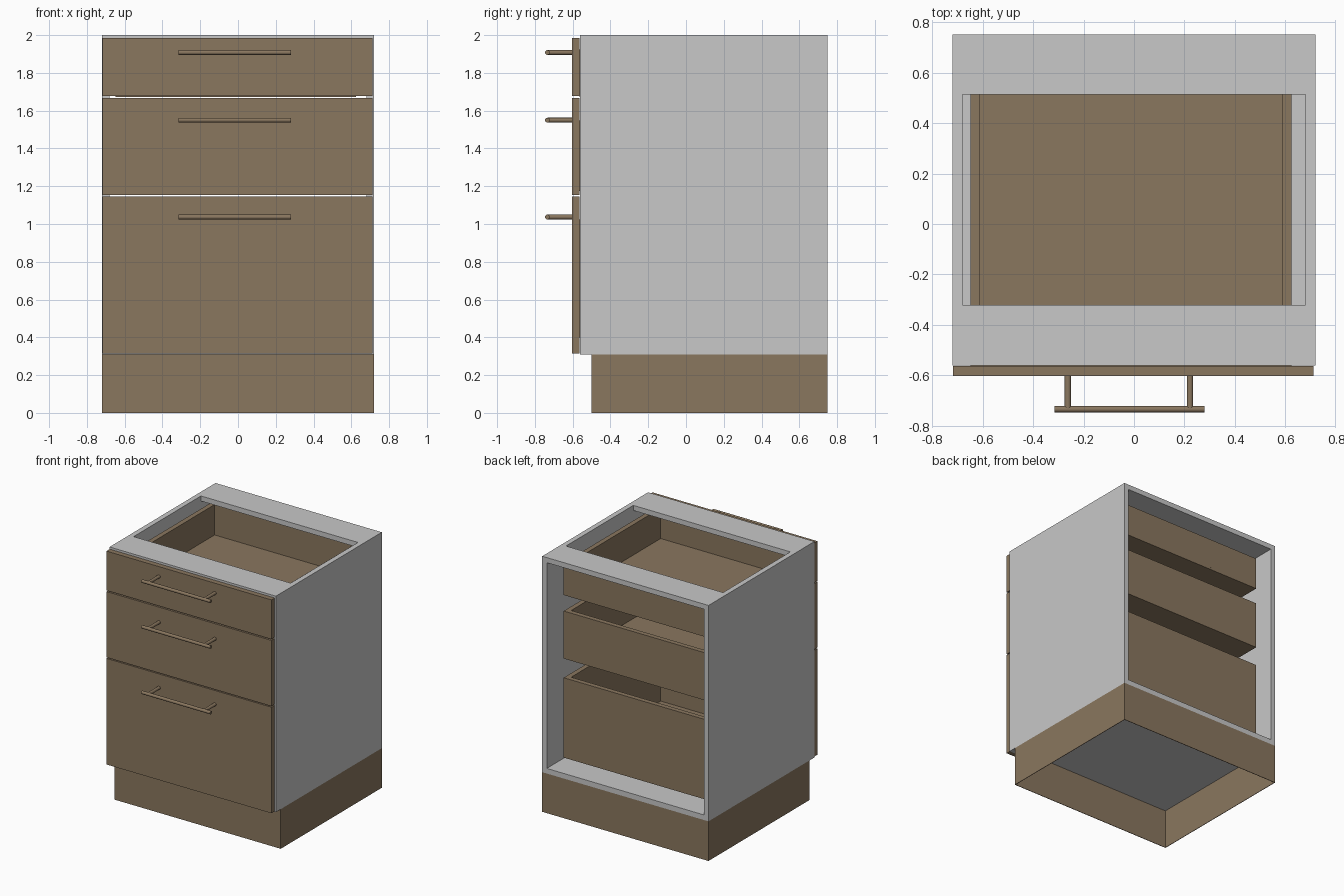
import bpy
import bmesh
from mathutils import Matrix, Vector

cube = bpy.data.objects.get("Cube")
if cube:
    bpy.data.objects.remove(cube, do_unlink=True)


def make_material(name, rgb):
    mat = bpy.data.materials.new(name)
    mat.use_nodes = True
    color = (*rgb, 1.0)
    mat.diffuse_color = color
    mat.node_tree.nodes["Principled BSDF"].inputs["Base Color"].default_value = color
    return mat


brown = make_material("brown wood", (0.254, 0.184, 0.114))
grey = make_material("light grey board", (0.578, 0.578, 0.578))


def add_box(bm, x, y, z):
    """Add a box given its (min, max) range on each axis."""
    size = Vector([r[1] - r[0] for r in (x, y, z)])
    centre = Vector([(r[0] + r[1]) / 2 for r in (x, y, z)])
    matrix = Matrix.Translation(centre) @ Matrix.Diagonal((*size, 1))
    bmesh.ops.create_cube(bm, size=1, matrix=matrix)


def add_rod(bm, start, end, radius):
    """Add a capped cylinder between two points."""
    start, end = Vector(start), Vector(end)
    axis = end - start
    turn = axis.to_track_quat("Z", "Y").to_matrix().to_4x4()
    bmesh.ops.create_cone(bm, cap_ends=True, segments=24, radius1=radius, radius2=radius,
                          depth=axis.length, matrix=Matrix.Translation((start + end) / 2) @ turn)


def finish(bm, name, mat, smooth=False):
    mesh = bpy.data.meshes.new(name)
    bm.to_mesh(mesh)
    bm.free()
    mesh.materials.append(mat)
    obj = bpy.data.objects.new(name, mesh)
    bpy.context.collection.objects.link(obj)
    if smooth:
        bpy.ops.object.select_all(action="DESELECT")
        obj.select_set(True)
        bpy.context.view_layer.objects.active = obj
        bpy.ops.object.shade_smooth_by_angle()


def box_object(name, mat, x, y, z):
    bm = bmesh.new()
    add_box(bm, x, y, z)
    finish(bm, name, mat)


# Carcass: two sides, floor and two top rails, open at front and back
HALF, INNER = 0.72, 0.68
FRONT, BACK = -0.56, 0.75
BASE, TOP, BOARD = 0.31, 2.0, 0.04
box_object("right_side", grey, (-HALF, -INNER), (FRONT, BACK), (BASE, TOP))
box_object("left_side", grey, (INNER, HALF), (FRONT, BACK), (BASE, TOP))
box_object("cabinet_floor", grey, (-INNER, INNER), (FRONT, BACK), (BASE, BASE + BOARD))
box_object("front_top_rail", grey, (-INNER, INNER), (FRONT, -0.32), (TOP - BOARD, TOP))
box_object("back_top_rail", grey, (-INNER, INNER), (0.513, BACK), (TOP - BOARD, TOP))

# Plinth: thin hollow ring, set back at the front
THIN, TOE = 0.004, -0.50
bm = bmesh.new()
for y in (TOE, BACK - THIN):
    add_box(bm, (-HALF, HALF), (y, y + THIN), (0, BASE))
for x in (-HALF, HALF - THIN):
    add_box(bm, (x, x + THIN), (TOE + THIN, BACK - THIN), (0, BASE))
finish(bm, "plinth", brown)


def drawer_box(name, bottom, top):
    """Open tray with four walls on a thin bottom panel."""
    x0, x1, y0, y1, wall, panel = -0.648, 0.625, -0.563, 0.62, 0.038, 0.015
    bm = bmesh.new()
    add_box(bm, (x0, x1), (y0, y1), (bottom, bottom + panel))
    for x in (x0, x1 - wall):
        add_box(bm, (x, x + wall), (y0, y1), (bottom + panel, top))
    for y in (y0, y1 - wall):
        add_box(bm, (x0 + wall, x1 - wall), (y, y + wall), (bottom + panel, top))
    finish(bm, name, brown)


def handle(name, z):
    """Round bar on two posts."""
    bar_y, radius = -0.734, 0.0125
    bm = bmesh.new()
    add_rod(bm, (-0.316, bar_y, z), (0.28, bar_y, z), radius)
    for x in (-0.262, 0.222):
        add_rod(bm, (x, -0.60, z), (x, bar_y, z), radius)
    finish(bm, name, brown, smooth=True)


# Drawers: front z range, tray z range, handle height
drawers = {
    "top": ((1.677, 1.985), (1.672, 1.925), 1.908),
    "middle": ((1.153, 1.668), (1.175, 1.547), 1.55),
    "bottom": ((0.315, 1.145), (0.40, 1.025), 1.037),
}
for label, (front, tray, grip) in drawers.items():
    box_object(label + "_drawer_front", brown, (-0.717, 0.712), (-0.603, -0.563), front)
    drawer_box(label + "_drawer_box", *tray)
    handle(label + "_handle", grip)
